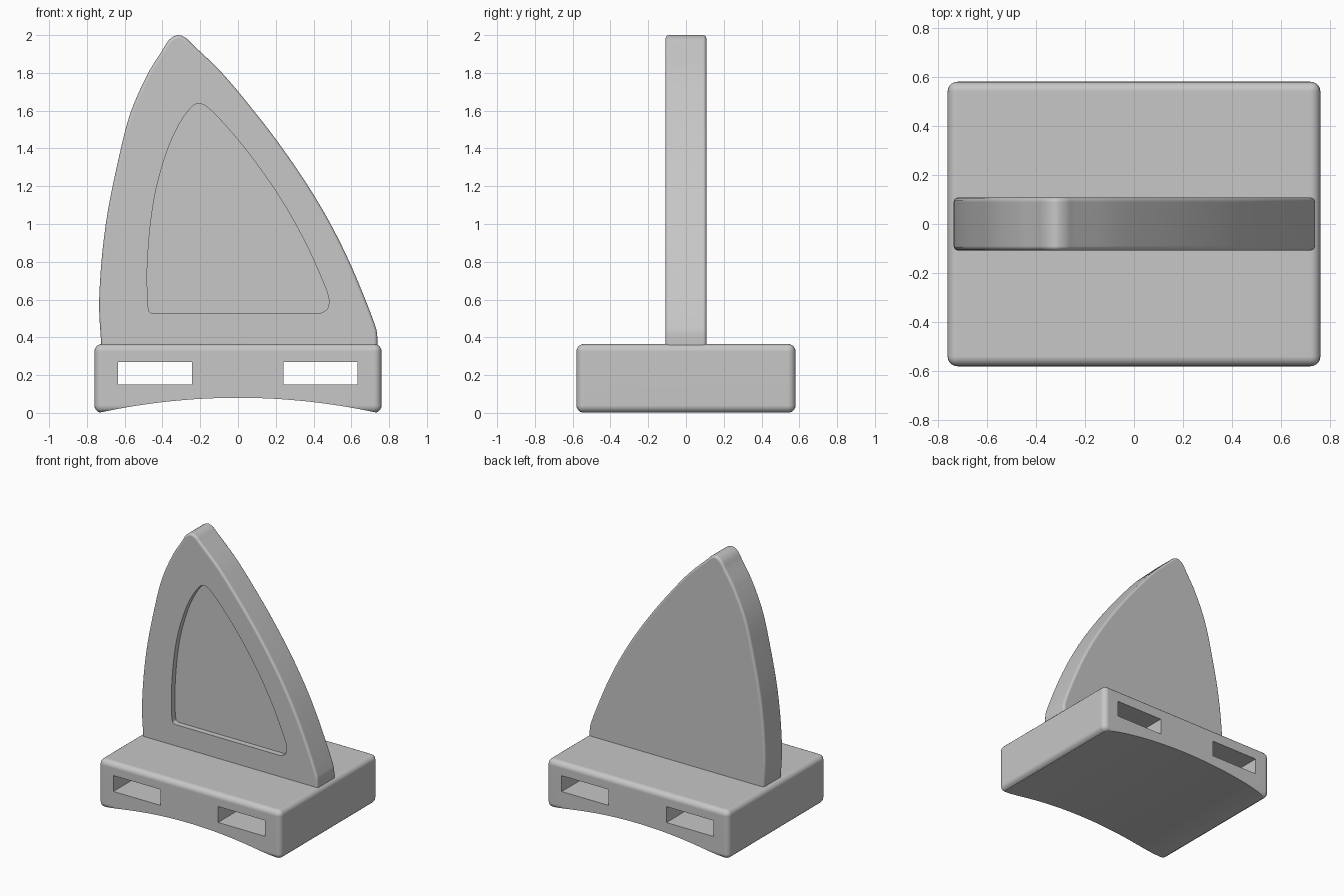
import bpy, bmesh, math
from mathutils import Vector

if "Cube" in bpy.data.objects:
    bpy.data.objects.remove(bpy.data.objects["Cube"], do_unlink=True)

grey = bpy.data.materials.new("plain grey")
grey.use_nodes = True
colour = (0.57, 0.57, 0.57, 1)
grey.diffuse_color = colour
grey.node_tree.nodes["Principled BSDF"].inputs["Base Color"].default_value = colour


def new_object(name, bm):
    bmesh.ops.recalc_face_normals(bm, faces=bm.faces)
    mesh = bpy.data.meshes.new(name)
    bm.to_mesh(mesh)
    bm.free()
    mesh.materials.append(grey)
    ob = bpy.data.objects.new(name, mesh)
    bpy.context.collection.objects.link(ob)
    return ob


def box(name, x0, x1, y0, y1, z0, z1):
    return prism(name, [(x0, z0), (x1, z0), (x1, z1), (x0, z1)], y0, y1)


def prism(name, outline, y0, y1):
    """Extrude an (x, z) outline from y0 to y1."""
    bm = bmesh.new()
    face = bm.faces.new([bm.verts.new((x, y0, z)) for x, z in outline])
    ext = bmesh.ops.extrude_face_region(bm, geom=[face], use_keep_orig=True)
    verts = [g for g in ext["geom"] if isinstance(g, bmesh.types.BMVert)]
    bmesh.ops.translate(bm, verts=verts, vec=(0, y1 - y0, 0))
    return new_object(name, bm)


def smooth_path(points, steps=5):
    """Open curve running through all the points."""
    p = [Vector(q) for q in points]
    p = [2 * p[0] - p[1]] + p + [2 * p[-1] - p[-2]]
    out = []
    for a, b, c, d in zip(p, p[1:], p[2:], p[3:]):
        # tangents scaled by chord lengths avoid overshoot at uneven spacing
        l0, l1, l2 = (b - a).length, (c - b).length, (d - c).length
        m1 = (c - a) * (l1 / (l0 + l1))
        m2 = (d - b) * (l1 / (l1 + l2))
        for i in range(steps):
            t = i / steps
            out.append((2*t**3 - 3*t**2 + 1) * b + (t**3 - 2*t**2 + t) * m1
                       + (3*t**2 - 2*t**3) * c + (t**3 - t**2) * m2)
    out.append(p[-2])
    return [(v.x, v.y) for v in out]


def apply(ob, kind, **settings):
    mod = ob.modifiers.new(kind, kind)
    for key, value in settings.items():
        setattr(mod, key, value)
    bpy.ops.object.select_all(action="DESELECT")
    bpy.context.view_layer.objects.active = ob
    ob.select_set(True)
    bpy.ops.object.modifier_apply(modifier=mod.name)


def cut(ob, cutter):
    apply(ob, "BOOLEAN", operation="DIFFERENCE", solver="EXACT", object=cutter)
    bpy.data.objects.remove(cutter, do_unlink=True)


def finish(ob):
    bpy.ops.object.select_all(action="DESELECT")
    bpy.context.view_layer.objects.active = ob
    ob.select_set(True)
    bpy.ops.object.shade_smooth_by_angle(angle=math.radians(32))
    apply(ob, "WEIGHTED_NORMAL", keep_sharp=True)


# Base block with rounded edges
base = box("base", -0.76, 0.76, -0.58, 0.58, 0, 0.365)
apply(base, "BEVEL", width=0.04, segments=5)

# Shallow arch under the base
span, rise = 0.74, 0.08
radius = (span**2 + rise**2) / (2 * rise)
arch = []
for i in range(41):
    x = -0.9 + 1.8 * i / 40
    arch.append((x, rise - radius + math.sqrt(radius**2 - x**2)))
cut(base, prism("arch_cutter", arch + [(0.9, -0.3), (-0.9, -0.3)], -1, 1))

# Strap slots running through from front to back
for x0 in (-0.635, 0.24):
    cut(base, box("slot_cutter", x0, x0 + 0.392, -1, 1, 0.15, 0.27))
finish(base)

# Upright ear
ear_edge = smooth_path([
    (-0.722, 0.33), (-0.735, 0.6), (-0.70, 1.0), (-0.62, 1.4), (-0.565, 1.6),
    (-0.475, 1.8), (-0.40, 1.92), (-0.365, 1.975), (-0.32, 2.0),
    (-0.28, 1.987), (-0.245, 1.955), (-0.085, 1.8), (0.075, 1.61),
    (0.225, 1.415), (0.375, 1.195), (0.49, 1.0), (0.585, 0.81),
    (0.67, 0.61), (0.73, 0.45), (0.737, 0.41), (0.737, 0.33)])
ear = prism("ear", ear_edge, -0.108, 0.108)
apply(ear, "BEVEL", width=0.018, segments=4, limit_method="ANGLE",
      angle_limit=math.radians(60), use_clamp_overlap=False)

# Recessed inner ear on the front
inner_edge = smooth_path([
    (-0.45, 0.525), (-0.472, 0.54), (-0.48, 0.65), (-0.48, 0.78),
    (-0.463, 1.0), (-0.43, 1.2), (-0.37, 1.4), (-0.31, 1.53),
    (-0.245, 1.62), (-0.208, 1.638), (-0.165, 1.62), (-0.087, 1.545),
    (0.06, 1.37), (0.225, 1.135), (0.357, 0.90), (0.458, 0.675),
    (0.481, 0.60), (0.472, 0.55), (0.43, 0.525)])
cut(ear, prism("inner_ear_cutter", inner_edge, -0.3, -0.065))
finish(ear)
